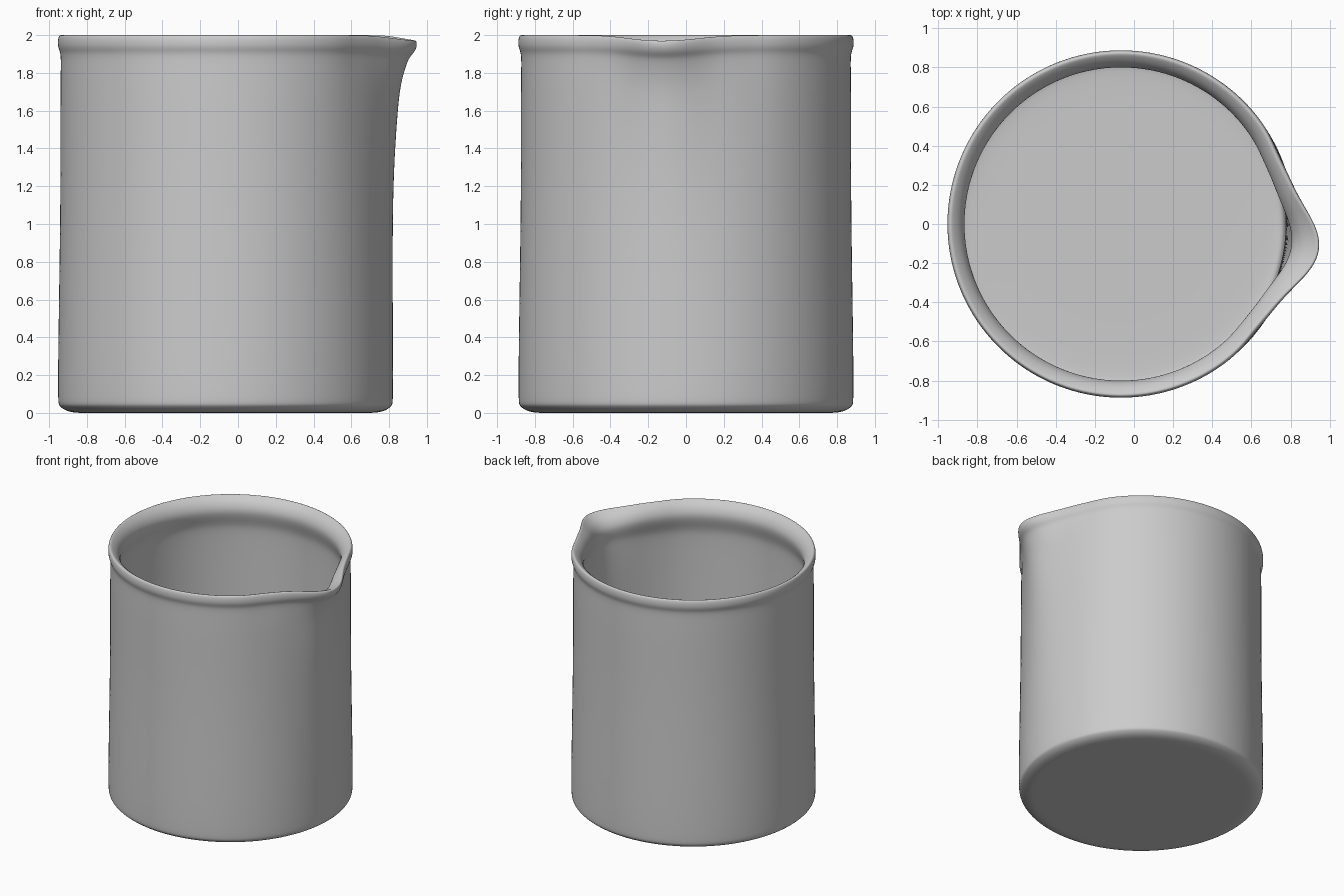
import bpy, bmesh, math

if "Cube" in bpy.data.objects:
    bpy.data.objects.remove(bpy.data.objects["Cube"])

SEGS = 112
CX = -0.066            # body axis; the spout makes up the rest of the width
SPOUT = math.radians(-7.3)

# Wall profile (radius, height): outside up, over the lip, inside down
PROFILE = [
    (0.40, 0.0), (0.77, 0.0), (0.802, 0.001), (0.85, 0.012), (0.882, 0.038),
    (0.887, 0.055), (0.887, 0.25), (0.882, 0.6), (0.876, 1.0), (0.874, 1.3),
    (0.874, 1.55), (0.874, 1.7), (0.873, 1.8), (0.872, 1.88), (0.876, 1.91),
    (0.887, 1.935), (0.889, 1.965), (0.884, 1.995), (0.872, 2.003),
    (0.852, 1.99), (0.822, 1.962), (0.802, 1.92), (0.799, 1.88), (0.812, 1.83),
    (0.832, 1.77), (0.837, 1.7), (0.838, 1.4), (0.838, 1.0), (0.838, 0.5),
    (0.838, 0.12), (0.83, 0.065), (0.80, 0.05), (0.40, 0.05),
]
LIP_INNER = range(20, 26)

# How far the spout pushes the wall out at each height
PUSH = [(0.3, 0.0), (1.0, 0.011), (1.4, 0.025), (1.7, 0.053),
        (1.8, 0.074), (1.9, 0.105), (1.97, 0.135), (2.01, 0.142)]


def push_at(z):
    if z <= PUSH[0][0]:
        return 0.0
    for (z0, p0), (z1, p1) in zip(PUSH, PUSH[1:]):
        if z <= z1:
            return p0 + (p1 - p0) * (z - z0) / (z1 - z0)
    return PUSH[-1][1]


def point(i, r, z, a):
    d = math.degrees(math.atan2(math.sin(a - SPOUT), math.cos(a - SPOUT)))
    bump = math.exp(-(d / 13.5) ** 2)
    pinch = 0.06 * math.exp(-((abs(d) - 31) / 7) ** 2)
    k = 0.8 if i in LIP_INNER else 1.0
    r2 = r + k * push_at(z) * (bump - pinch)
    drop = 0.03 * math.exp(-(d / 15) ** 2) * max(0, min(1, (z - 1.7) / 0.25))
    return (CX + r2 * math.cos(a), r2 * math.sin(a), z - drop)


# Beaker body with lip and spout
bm = bmesh.new()
rings = [[bm.verts.new(point(i, r, z, 2 * math.pi * s / SEGS)) for s in range(SEGS)]
         for i, (r, z) in enumerate(PROFILE)]
for lo, hi in zip(rings, rings[1:]):
    for s in range(SEGS):
        t = (s + 1) % SEGS
        bm.faces.new((lo[s], lo[t], hi[t], hi[s]))

# Underside and inner floor
for ring, z in ((rings[0], 0.0), (rings[-1], 0.05)):
    c = bm.verts.new((CX, 0, z))
    for s in range(SEGS):
        bm.faces.new((ring[s], ring[(s + 1) % SEGS], c))
bmesh.ops.recalc_face_normals(bm, faces=bm.faces)

mesh = bpy.data.meshes.new("beaker")
bm.to_mesh(mesh)
bm.free()
mesh.shade_smooth()
beaker = bpy.data.objects.new("beaker", mesh)
bpy.context.collection.objects.link(beaker)
sub = beaker.modifiers.new("smooth", 'SUBSURF')
sub.levels = sub.render_levels = 2
